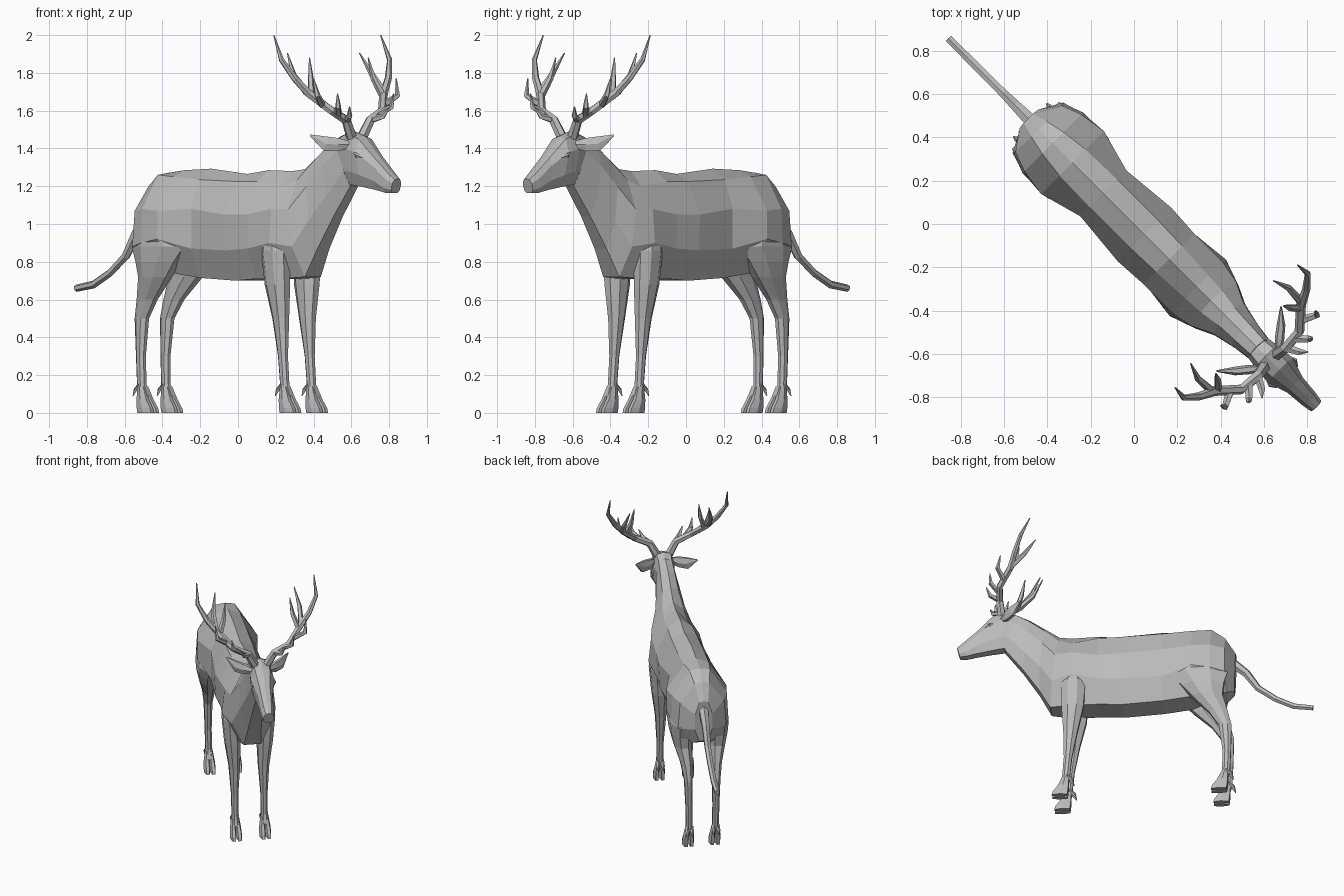
import bpy, bmesh, math
from mathutils import Vector

# Local frame: x = forward, y = sideways, z = up; every part is turned to face (1, -1).
coat = bpy.data.materials.new("grey_coat")
coat.diffuse_color = (0.5, 0.5, 0.5, 1)


def loft(name, rings, mirror=False):
    bm = bmesh.new()
    rows = [[bm.verts.new(p) for p in r] for r in rings]
    n = len(rows[0])
    for a, b in zip(rows, rows[1:]):
        for i in range(n):
            j = (i + 1) % n
            bm.faces.new((a[i], a[j], b[j], b[i]))
    bm.faces.new(rows[0])
    bm.faces.new(rows[-1])
    bmesh.ops.recalc_face_normals(bm, faces=bm.faces)
    me = bpy.data.meshes.new(name)
    bm.to_mesh(me)
    bm.free()
    me.materials.append(coat)
    ob = bpy.data.objects.new(name, me)
    bpy.context.collection.objects.link(ob)
    ob.rotation_euler.z = -math.pi / 4
    if mirror:
        m = ob.modifiers.new("mirror", 'MIRROR')
        m.use_axis = (False, True, False)
        m.use_mirror_merge = False
    return ob


def tube(name, path, radii, sides=6, ref=(1, 0, 0), mirror=True):
    # radii: one (across, along-ref) pair or number per path point
    pts = [Vector(p) for p in path]
    rings = []
    for i, p in enumerate(pts):
        d = (pts[min(i + 1, len(pts) - 1)] - pts[max(i - 1, 0)]).normalized()
        u = d.cross(Vector(ref)).normalized()
        v = u.cross(d)
        r = radii[i] if isinstance(radii[i], tuple) else (radii[i], radii[i])
        rings.append([p + u * r[0] * math.cos(k * math.tau / sides)
                      + v * r[1] * math.sin(k * math.tau / sides) for k in range(sides)])
    return loft(name, rings, mirror)


def column(name, rows, sides=8):
    # rows: (z, x, y, half depth, half width), horizontal rings
    loft(name, [[(x + a * math.cos((k + .5) * math.tau / sides),
                  y + b * math.sin((k + .5) * math.tau / sides), z)
                 for k in range(sides)] for z, x, y, a, b in rows], True)


def section(x0, z0, x1, z1, prof):
    # Symmetric ring between top point and belly line; prof = (half width, z) downwards
    def at(w, z):
        return (x0 + (x1 - x0) * (z0 - z) / (z0 - z1), w, z)
    right = [at(w, z) for w, z in prof]
    return [at(0, z0)] + right + [(x, -y, z) for x, y, z in reversed(right)]


# Torso and neck
body = [
    (-.69, 1.10, -.68, .80, [(.03, 1.09), (.06, 1.0), (.06, .89), (.03, .80)]),
    (-.62, 1.21, -.63, .77, [(.05, 1.20), (.15, 1.07), (.165, .88), (.07, .77)]),
    (-.53, 1.27, -.53, .75, [(.07, 1.26), (.185, 1.08), (.195, .90), (.08, .75)]),
    (-.40, 1.285, -.40, .74, [(.085, 1.25), (.205, 1.07), (.205, .92), (.09, .74)]),
    (-.20, 1.293, -.20, .715, [(.09, 1.235), (.15, 1.08), (.15, .87), (.09, .715)]),
    (.07, 1.265, .07, .70, [(.09, 1.225), (.175, 1.05), (.165, .86), (.09, .70)]),
    (.23, 1.285, .23, .71, [(.085, 1.225), (.165, 1.05), (.16, .87), (.09, .71)]),
    (.41, 1.28, .42, .71, [(.075, 1.20), (.165, 1.08), (.184, .90), (.09, .71)]),
    (.50, 1.29, .56, .72, [(.07, 1.23), (.145, 1.08), (.14, .88), (.06, .72)]),
    (.60, 1.36, .64, .87, [(.055, 1.32), (.10, 1.20), (.10, 1.02), (.045, .87)]),
    (.70, 1.43, .75, 1.04, [(.05, 1.40), (.078, 1.31), (.075, 1.15), (.035, 1.04)]),
    (.80, 1.475, .87, 1.20, [(.045, 1.46), (.06, 1.40), (.06, 1.28), (.03, 1.20)]),
]
loft("body_and_neck", [section(*b) for b in body])

# Head with muzzle
head = [
    (.77, 1.45, .85, 1.21, [(.04, 1.44), (.06, 1.39), (.055, 1.28), (.03, 1.21)]),
    (.86, 1.495, .90, 1.205, [(.05, 1.48), (.075, 1.40), (.065, 1.28), (.035, 1.205)]),
    (.95, 1.465, .97, 1.195, [(.05, 1.45), (.08, 1.38), (.06, 1.26), (.03, 1.195)]),
    (1.05, 1.365, 1.06, 1.18, [(.035, 1.355), (.05, 1.31), (.048, 1.23), (.028, 1.18)]),
    (1.15, 1.275, 1.13, 1.165, [(.027, 1.27), (.042, 1.24), (.042, 1.19), (.026, 1.165)]),
    (1.195, 1.24, 1.175, 1.165, [(.02, 1.235), (.034, 1.215), (.033, 1.18), (.02, 1.165)]),
]
loft("head", [section(*h) for h in head])
tube("eye", [(.945, .078, 1.375), (.97, .083, 1.365), (1.0, .068, 1.352)],
     [.003, (.008, .013), .003], 4, (0, 0, 1))
tube("ear", [(.89, .05, 1.42), (.85, .10, 1.42), (.81, .15, 1.425), (.75, .21, 1.47)],
     [(.015, .02), (.022, .04), (.02, .045), (.004, .005)], 6, (0, 0, 1))

# Antlers: main beam and tines
tube("antler_beam",
     [(.89, .04, 1.46), (.90, .09, 1.55), (.89, .19, 1.60), (.81, .28, 1.69),
      (.775, .35, 1.77), (.73, .405, 1.87), (.668, .40, 2.0)],
     [.029, .026, .023, .023, .019, .014, .003])
tines = [
    [(.90, .09, 1.55), (.96, .125, 1.57), (.985, .15, 1.62)],
    [(.90, .15, 1.58), (.95, .20, 1.62), (.955, .21, 1.69)],
    [(.86, .23, 1.63), (.895, .30, 1.68), (.875, .31, 1.77)],
    [(.82, .27, 1.67), (.78, .235, 1.77), (.755, .22, 1.88)],
    [(.80, .29, 1.70), (.71, .295, 1.79), (.64, .27, 1.905)],
]
for i, path in enumerate(tines):
    tube("antler_tine_%d" % (i + 1), path, [.02, .016, .003], 5)

# Tail
tube("tail", [(-.66, 0, 1.04), (-.76, 0, .95), (-.84, 0, .83), (-.96, 0, .74),
              (-1.08, 0, .68), (-1.21, 0, .66)],
     [.035, .028, .023, .021, .021, .019], 6, (0, 1, 0), False)

# Legs
column("hind_leg", [(1.05, -.42, .12, .10, .07), (.88, -.45, .12, .21, .085),
                    (.80, -.475, .12, .155, .078),
                    (.72, -.505, .115, .112, .064), (.60, -.58, .10, .068, .042),
                    (.50, -.625, .095, .046, .030), (.30, -.635, .092, .030, .024),
                    (.15, -.63, .09, .029, .024), (.09, -.61, .09, .036, .030)])
column("front_leg", [(1.02, .39, .11, .03, .05), (.86, .40, .12, .09, .063),
                     (.68, .405, .11, .080, .056), (.50, .42, .10, .052, .039),
                     (.30, .437, .10, .030, .025), (.15, .45, .10, .028, .024),
                     (.09, .465, .10, .035, .030)])

# Cloven hooves and dewclaws
for leg, x, y in (("hind", -.61, .09), ("front", .465, .10)):
    for side, o in (("inner", -.018), ("outer", .018)):
        column(leg + "_hoof_" + side,
               [(.14, x - .012, y + o * .6, .024, .016), (.07, x + .004, y + o, .042, .020),
                (.025, x + .022, y + o * 1.1, .058, .021), (0, x + .028, y + o * 1.1, .060, .020)], 6)
        tube(leg + "_dewclaw_" + side,
             [(x - .02, y + o * .8, .15), (x - .055, y + o * .9, .12), (x - .068, y + o, .09)],
             [.014, .012, .003], 4, (0, 1, 0))
